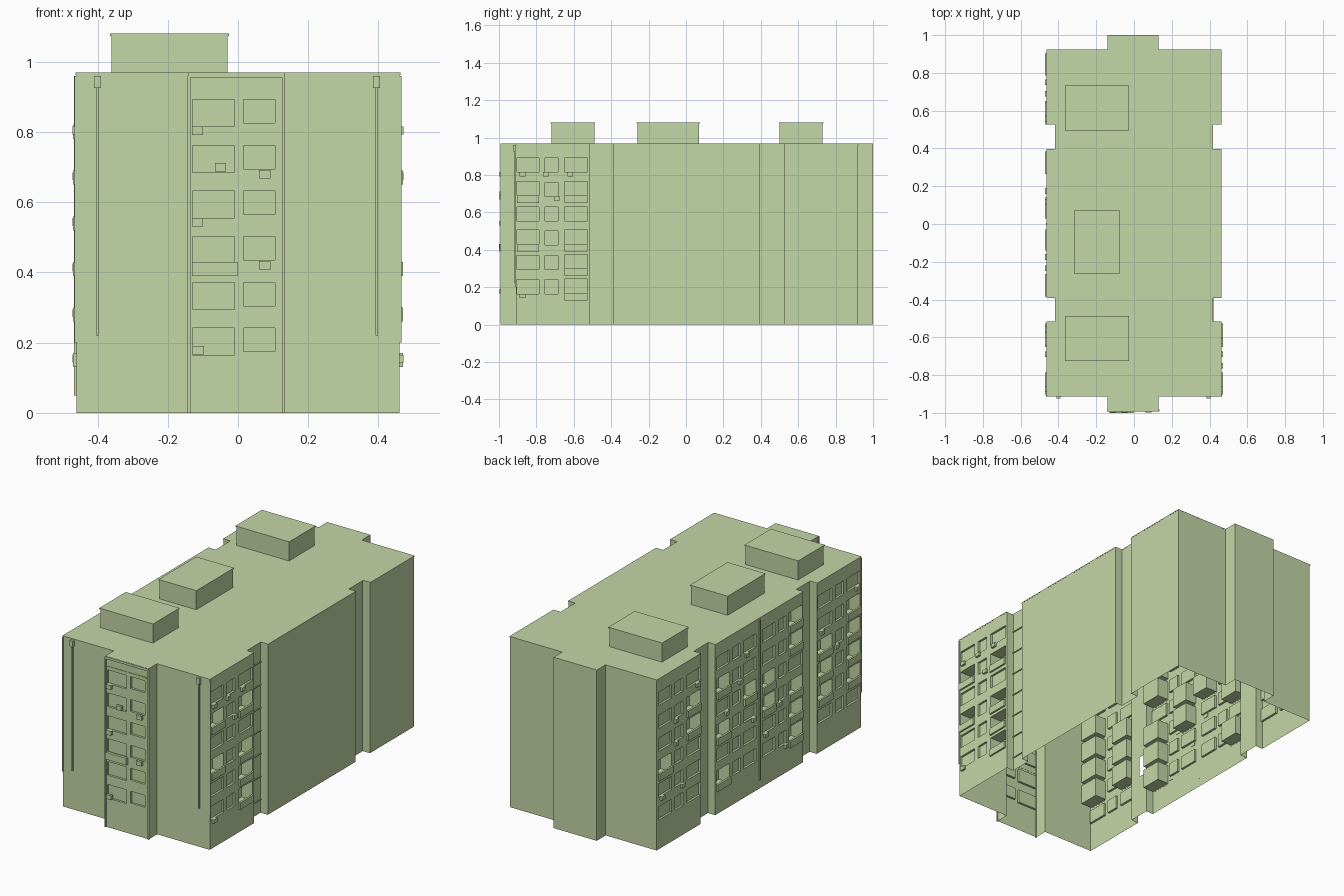
import bpy, bmesh, random
from mathutils import Vector

if "Cube" in bpy.data.objects:
    bpy.data.objects.remove(bpy.data.objects["Cube"])

random.seed(4)
TOP = 0.965
ROWS = [0.165 + 0.13 * i for i in range(6)]      # window sill heights

mat = bpy.data.materials.new("pale_green")
mat.diffuse_color = (0.55, 0.68, 0.38, 1)
mat.use_nodes = True
mat.node_tree.nodes["Principled BSDF"].inputs["Base Color"].default_value = mat.diffuse_color


def finish(name, bm, merge=True):
    if merge:
        bmesh.ops.remove_doubles(bm, verts=bm.verts, dist=1e-5)
    me = bpy.data.meshes.new(name)
    bm.to_mesh(me)
    bm.free()
    me.materials.append(mat)
    ob = bpy.data.objects.new(name, me)
    bpy.context.collection.objects.link(ob)
    return ob


def add_box(bm, x0, x1, y0, y1, z0, z1, bottom=True):
    v = [bm.verts.new((x, y, z)) for z in (z0, z1) for x, y in ((x0, y0), (x1, y0), (x1, y1), (x0, y1))]
    faces = [(0, 1, 5, 4), (1, 2, 6, 5), (2, 3, 7, 6), (3, 0, 4, 7), (4, 5, 6, 7)]
    if bottom:
        faces.append((3, 2, 1, 0))
    for f in faces:
        bm.faces.new([v[i] for i in f])


def add_wall(bm, a, b, openings):
    """Wall sheet from a to b; openings are (u0, u1, z0, z1, depth), depth 0 = open hole."""
    a, b = Vector((*a, 0)), Vector((*b, 0))
    length = (b - a).length
    d = (b - a).normalized()
    inward = Vector((-d.y, d.x, 0))

    def quad(pts):
        bm.faces.new([bm.verts.new(a + d * u + inward * w + Vector((0, 0, z))) for u, z, w in pts])

    us = sorted({0, length, *[u for o in openings for u in o[:2]]})
    zs = sorted({0, TOP, *[z for o in openings for z in o[2:4]]})
    for u0, u1 in zip(us, us[1:]):
        for z0, z1 in zip(zs, zs[1:]):
            u, z = (u0 + u1) / 2, (z0 + z1) / 2
            if not any(o[0] < u < o[1] and o[2] < z < o[3] for o in openings):
                quad([(u0, z0, 0), (u1, z0, 0), (u1, z1, 0), (u0, z1, 0)])
    for u0, u1, z0, z1, w in openings:
        if w:
            ring = [(u0, z0), (u1, z0), (u1, z1), (u0, z1)]
            quad([(u, z, w) for u, z in ring])
            for p, q in zip(ring, ring[1:] + ring[:1]):
                quad([(*p, 0), (*q, 0), (*q, w), (*p, w)])


# Footprint, anticlockwise from the front left corner
right = [(.13, -.985), (.13, -.91), (.46, -.91), (.46, -.515), (.415, -.515), (.415, -.39), (.46, -.39),
         (.46, .395), (.415, .395), (.415, .525), (.46, .525), (.46, .92), (.13, .92), (.13, 1.0)]
left = [(-.14 if x == .13 else -x, y) for x, y in reversed(right)]
outline = right + left

rails, units = bmesh.new(), bmesh.new()


def facade(side, columns, loggias=None):
    """Openings as (y0, y1, z0, z1, depth) on a side wall, with rails and cooling units."""
    out = []
    for c, (y0, y1) in enumerate(columns):
        for r, z in enumerate(ROWS):
            wide = y1 - y0 > .1
            is_loggia = wide and ((c, r) in loggias if loggias else random.random() < .42)
            if is_loggia:
                out.append((y0, y1, z - .03, z + .08, .07))
                xs = sorted((side * .459, side * .47))
                add_box(rails, *xs, y0, y1, z - .035, z + .005)
            else:
                out.append((y0, y1, z, z + .075, .012))
                if random.random() < .3:
                    yc = (y0 + y1) / 2 + random.choice((-.03, .03))
                    add_box(units, *sorted((side * .458, side * .472)), yc - .015, yc + .015, z - .022, z)
    return out


# Window layout of each side section
end_cols = [(-.903, -.785), (-.755, -.685), (-.65, -.527)]
back_cols = [(-b, -a) for a, b in end_cols]
half = [(.03, .14), (.17, .24), (.265, .385)]
mid_cols = half + [(-b, -a) for a, b in half]
right_open = facade(1, end_cols, {(0, 4), (0, 2), (2, 4), (2, 2), (2, 1), (2, 0)})
left_open = {.92: facade(-1, back_cols), .395: facade(-1, mid_cols), -.515: facade(-1, end_cols),
             -.39: [(-.45, -.395, .24, .36, 0)]}

# Front bay windows
front_open = []
for z in ROWS:
    front_open += [(.01, .13, z, z + .077, .012), (.155, .245, z + .01, z + .077, .012)]

# Walls: open underneath, one sheet with recessed windows
bm = bmesh.new()
for i, a in enumerate(outline):
    b = outline[(i + 1) % len(outline)]
    ops = []
    if a == (-.14, -.985):
        ops = front_open
    elif a == (.46, -.91):
        ops = [(y0 - a[1], y1 - a[1], *r) for y0, y1, *r in right_open]
    elif a[0] < -.4 and a[0] == b[0] and a[1] in left_open:
        ops = [(a[1] - y1, a[1] - y0, *r) for y0, y1, *r in left_open[a[1]]]
    add_wall(bm, a, b, ops)
finish("walls", bm)

# Roof sheet with a thin lip
bm = bmesh.new()
f = bm.faces.new([bm.verts.new((x * 1.006, max(-.99, min(1, y * 1.003)), TOP + .004)) for x, y in outline])
edges = bmesh.ops.extrude_edge_only(bm, edges=list(f.edges))
bmesh.ops.translate(bm, verts=[g for g in edges["geom"] if isinstance(g, bmesh.types.BMVert)], vec=(0, 0, -.006))
finish("roof", bm)

# Rooftop housings
for name, box in (("rear_housing", (-.36, -.03, .5, .73)), ("middle_housing", (-.31, -.08, -.26, .07)),
                  ("front_housing", (-.36, -.03, -.72, -.49))):
    bm = bmesh.new()
    add_box(bm, *box, TOP, 1.075, False)
    x0, x1, y0, y1 = box
    add_box(bm, x0 - .004, x1 + .004, y0 - .004, y1 + .004, 1.074, 1.08)
    finish(name, bm, False)

# Front bay: cooling units, balcony rail and cornice
for x, z in ((-.115, .803), (-.05, .7), (.076, .68), (-.115, .543), (.076, .42), (-.113, .178)):
    add_box(units, x - .016, x + .016, -.998, -.983, z - .012, z + .012)
add_box(rails, -.131, -.002, -1, -.984, .39, .43)
finish("balcony_rails", rails, False)
finish("cooling_units", units, False)
bm = bmesh.new()
add_box(bm, -.142, .132, -.992, -.984, .955, .968)
add_box(bm, -.13, .115, -.988, -.984, .908, .914)
finish("bay_cornice", bm, False)

# Floor ledges in the front right notch
bm = bmesh.new()
for i in range(7):
    add_box(bm, .414, .42, -.515, -.39, .075 + .13 * i, .08 + .13 * i)
finish("notch_ledges", bm, False)

# Drain pipes with hopper heads
bm = bmesh.new()
for x, y, z0 in ((-.4, -.914, .22), (.395, -.914, .22), (-.14, -.987, 0), (.13, -.987, 0),
                 (-.463, 0, .05), (-.462, -.91, .2), (.462, -.91, .2)):
    add_box(bm, x - .004, x + .004, y - .004, y + .004, z0, .96)
    if z0 == .22:
        add_box(bm, x - .01, x + .01, y - .01, y + .004, .925, .96)
finish("drain_pipes", bm, False)
